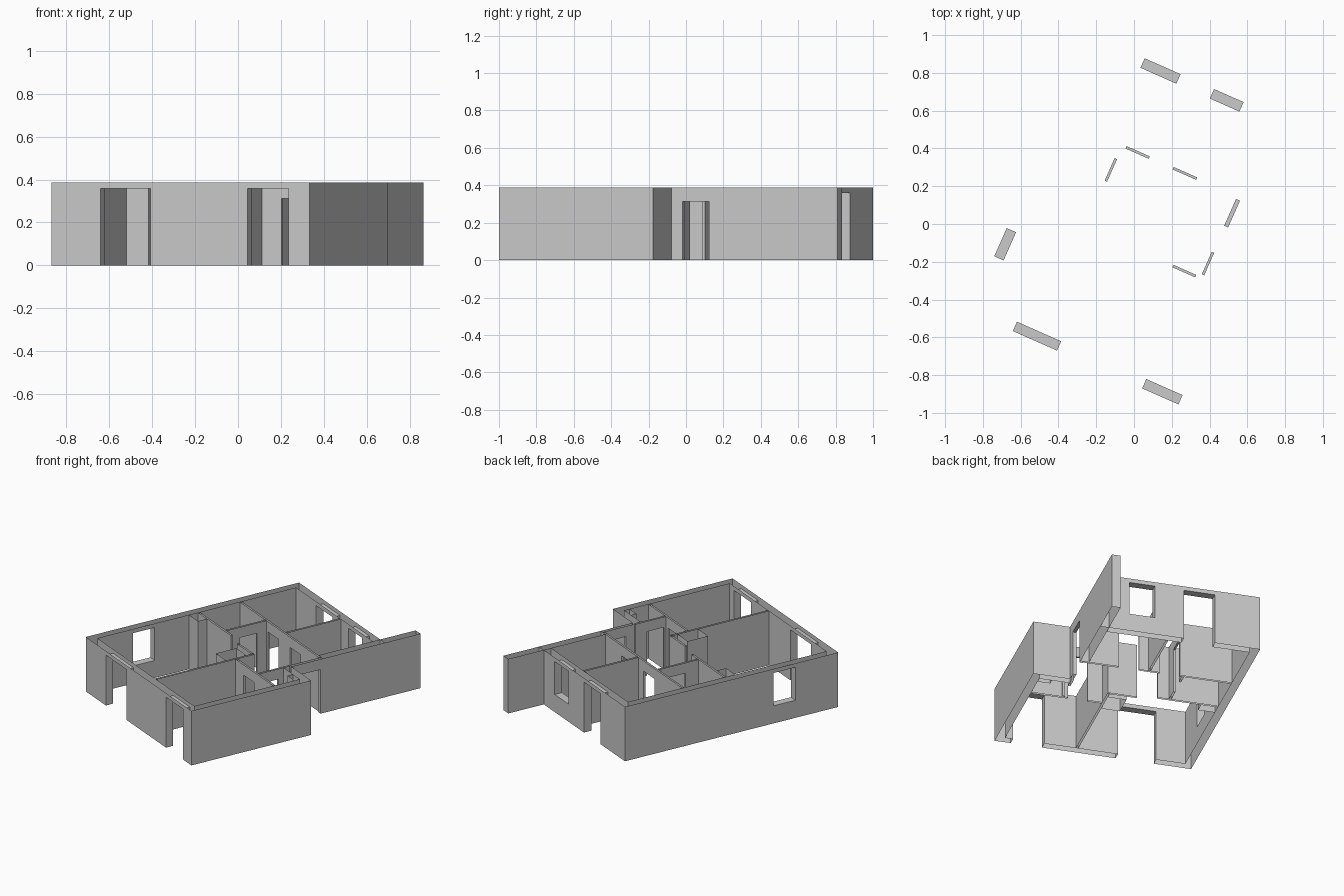
import bpy, bmesh, math
from mathutils import Matrix

if "Cube" in bpy.data.objects:
    bpy.data.objects.remove(bpy.data.objects["Cube"], do_unlink=True)

HEIGHT, HEAD, DOOR, SILL = 0.387, 0.358, 0.313, 0.125
TURN = Matrix.Rotation(math.radians(-23.9), 4, 'Z')

# One plaster colour
plaster = bpy.data.materials.new("light_grey_plaster")
plaster.use_nodes = True
grey = (0.59, 0.59, 0.59, 1)
plaster.diffuse_color = grey
plaster.node_tree.nodes["Principled BSDF"].inputs["Base Color"].default_value = grey


def finish(name, bm):
    bmesh.ops.remove_doubles(bm, verts=bm.verts, dist=0.0001)
    bmesh.ops.recalc_face_normals(bm, faces=bm.faces)
    mesh = bpy.data.meshes.new(name)
    bm.to_mesh(mesh)
    bm.free()
    mesh.transform(TURN)
    mesh.materials.append(plaster)
    bpy.context.collection.objects.link(bpy.data.objects.new(name, mesh))


def wall(name, axis, outer, inner, gaps=(), ends=(False, False)):
    """Uncapped wall: outer and inner are (offset, start, end); gaps are (start, end, bottom, top)."""
    bm = bmesh.new()

    def quad(*corners):
        pts = [(s, c, z) if axis == 'x' else (c, s, z) for c, s, z in corners]
        bm.faces.new([bm.verts.new(p) for p in pts])

    def upright(c0, s0, c1, s1, low, high):
        quad((c0, s0, low), (c1, s1, low), (c1, s1, high), (c0, s0, high))

    # Two long skins, split around the openings
    for c, start, end in (outer, inner):
        s = start
        for g0, g1, low, high in gaps:
            upright(c, s, c, g0, 0, HEIGHT)
            upright(c, g0, c, g1, high, HEIGHT)
            if low > 0:
                upright(c, g0, c, g1, 0, low)
            s = g1
        upright(c, s, c, end, 0, HEIGHT)
    # Jambs, heads and sills
    c0, c1 = outer[0], inner[0]
    for g0, g1, low, high in gaps:
        for s in (g0, g1):
            upright(c0, s, c1, s, low, high)
        for z in ((low, high) if low > 0 else (high,)):
            quad((c0, g0, z), (c0, g1, z), (c1, g1, z), (c1, g0, z))
    # Free ends
    for k in (0, 1):
        if ends[k]:
            upright(c0, outer[k + 1], c1, inner[k + 1], 0, HEIGHT)
    finish(name, bm)


def partition(name, axis, c, start, end, gaps=(), ends=(False, False), thick=0.014):
    wall(name, axis, (c - thick / 2, start, end), (c + thick / 2, start, end), gaps, ends)


def shaft(name, x0, x1, y0, y1):
    wall(name, 'x', (y0, x0, x1), (y1, x0, x1), ends=(True, True))


# Plan lines of the outer shell
L, LI = -0.607, -0.553
R, RI = 0.709, 0.655
F, FI = -0.778, -0.724
B, BI = 0.825, 0.770
E, EI, ET = 0.463, 0.405, 0.440     # stepped-in side: face, thick and thin insides
S, SI = 0.121, 0.070                # step

# Outer walls
wall("front_wall", 'x', (F, L, R), (FI, LI, RI),
     [(-0.357, -0.101, 0, HEAD), (0.392, 0.602, 0, HEAD)])
wall("side_wall_with_window", 'y', (L, F, B), (LI, FI, BI), [(-0.456, -0.293, SILL, HEAD)])
wall("back_wall", 'x', (B, L, E), (BI, LI, EI),
     [(-0.304, -0.096, 0, HEAD), (0.098, 0.269, SILL, HEAD)])
wall("long_blank_wall", 'y', (R, F, S), (RI, FI, SI))
wall("step_wall", 'x', (S, E, R), (SI, 0.45, RI))
wall("entrance_wall", 'y', (E, S, 0.36), (ET, S, 0.36), [(0.185, 0.340, 0, DOOR)])
wall("wing_wall", 'y', (E, 0.36, 1.092), (EI, 0.36, 1.092), ends=(True, True))

# Inner partitions
partition("back_rooms_partition", 'x', 0.354, LI, ET,
          [(-0.203, -0.069, 0, DOOR), (0.07, 0.206, 0, DOOR)])
partition("bedroom_divider", 'y', 0.0, 0.361, BI)
partition("bath_side_partition", 'y', -0.228, 0.047, 0.347, [(0.147, 0.277, 0, DOOR)])
partition("bath_front_partition", 'x', 0.04, LI, -0.145, ends=(False, True))
partition("front_room_divider", 'y', 0.172, FI, 0.017)
partition("front_room_back_partition", 'x', -0.12, 0.179, RI,
          [(0.279, 0.410, 0, DOOR)])
partition("washroom_partition", 'y', 0.443, -0.113, S, [(-0.098, 0.032, 0, DOOR)])
partition("kitchen_stub", 'x', 0.01, -0.015, 0.179, ends=(True, True))

# Service shafts
shaft("kitchen_shaft", 0.04, 0.165, -0.19, -0.037)
shaft("bath_shaft", LI, -0.44, -0.036, 0.033)
shaft("washroom_shaft", 0.57, RI, 0.03, SI)
